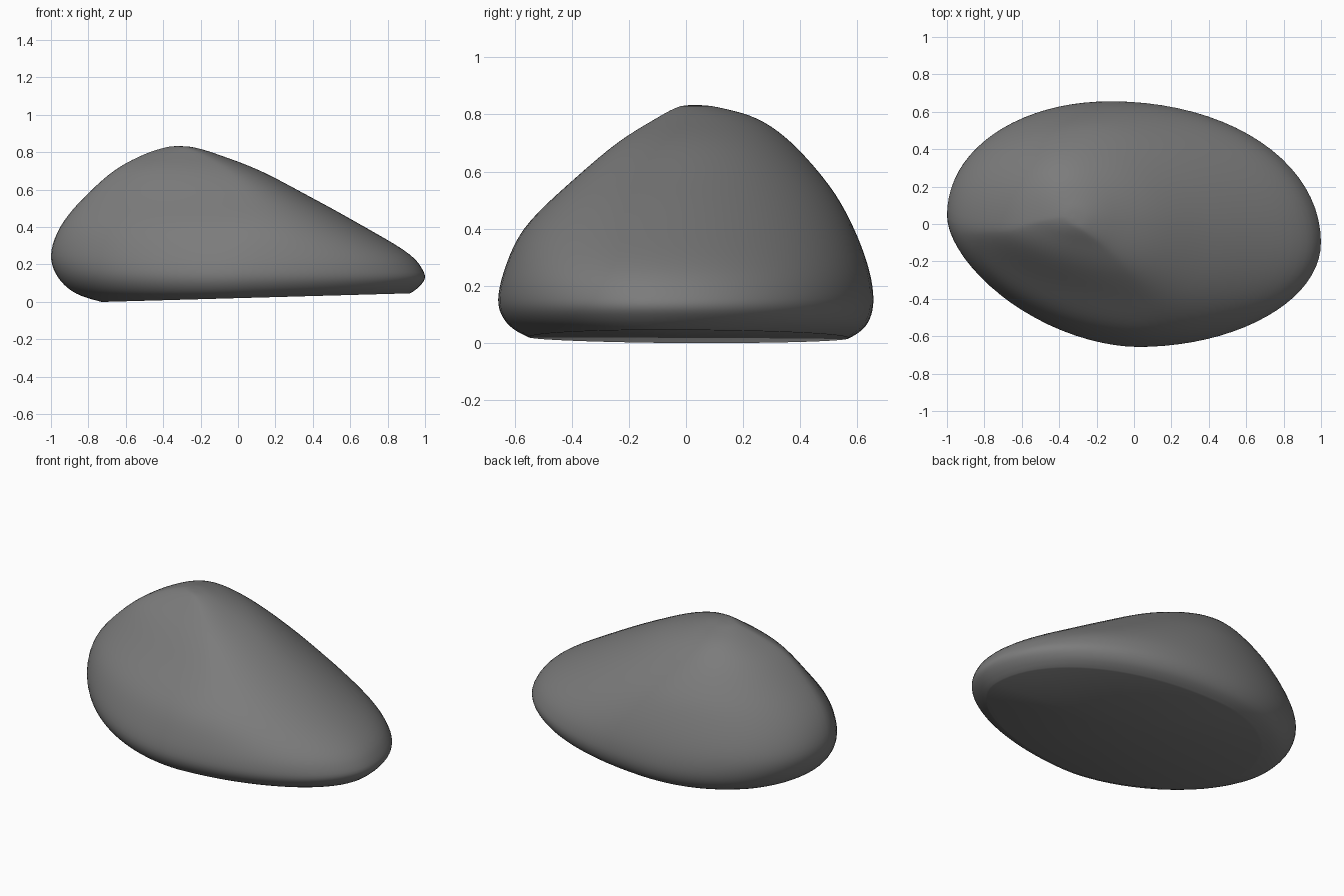
import bpy, bmesh, math

if "Cube" in bpy.data.objects:
    bpy.data.objects.remove(bpy.data.objects["Cube"])

# Height levels: z, x-left, x-right, y-front, y-back,
# then x of the front tip, x of the back tip, y of the left tip, y of the right tip
LEVELS = [
    (0.000, -0.73, 0.92, -0.55, 0.57, 0.00, -0.12, 0.05, -0.10),
    (0.045, -0.87, 0.97, -0.62, 0.63, 0.00, -0.12, 0.05, -0.10),
    (0.130, -0.965, 1.005, -0.66, 0.658, 0.01, -0.12, 0.05, -0.10),
    (0.250, -1.005, 0.93, -0.64, 0.645, 0.04, -0.13, 0.04, -0.10),
    (0.400, -0.955, 0.68, -0.57, 0.59, 0.07, -0.17, 0.00, -0.08),
    (0.550, -0.835, 0.41, -0.42, 0.505, 0.07, -0.24, -0.02, -0.05),
    (0.700, -0.665, 0.12, -0.24, 0.37, -0.06, -0.32, -0.02, 0.00),
    (0.785, -0.51, -0.10, -0.105, 0.25, -0.19, -0.34, 0.02, 0.02),
    (0.825, -0.39, -0.23, -0.03, 0.11, -0.28, -0.32, 0.04, 0.03),
    (0.833, -0.33, -0.31, 0.02, 0.04, -0.32, -0.32, 0.03, 0.03),
]
STEPS, QUARTER = 5, 20


def spline(a, b, c, d, t):
    return tuple(0.5 * (2 * q + (r - p) * t + (2 * p - 5 * q + 4 * r - s) * t * t
                        + (3 * q - p - 3 * r + s) * t ** 3)
                 for p, q, r, s in zip(a, b, c, d))


def outline(level):
    """Closed ring of four superelliptic quarters joining the four tips."""
    z, xl, xr, yf, yb, xf, xb, yl, yr = level
    up = min(1, max(0, (z - 0.15) / 0.35))
    right, back, left, front = (xr, yr), (xb, yb), (xl, yl), (xf, yf)
    quarters = [(right, back, 2.05 - 0.22 * up, False), (back, left, 2.1, True),
                (left, front, 1.75 - 0.17 * up, False), (front, right, 2.0 + 0.1 * up, True)]
    ring = []
    for a, b, power, start_is_y in quarters:
        cx, cy = (a[0], b[1]) if start_is_y else (b[0], a[1])
        for i in range(QUARTER):
            t = math.pi / 2 * i / QUARTER
            c, s = math.cos(t) ** (2 / power), math.sin(t) ** (2 / power)
            x = cx + (a[0] - cx) * c + (b[0] - cx) * s
            y = cy + (a[1] - cy) * c + (b[1] - cy) * s
            # underside rises gently towards the thin end
            lift = 0.028 * max(0, x + 0.72) * max(0, 1 - z / 0.17)
            ring.append((x, y, z + lift))
    return ring


# Smoothly interpolated levels
rows = []
n = len(LEVELS)
for i in range(n - 1):
    ctrl = [LEVELS[min(n - 1, max(0, i + k))] for k in (-1, 0, 1, 2)]
    rows += [spline(*ctrl, j / STEPS) for j in range(STEPS)]
rows.append(LEVELS[-1])

# Rock surface
bm = bmesh.new()
rings = [[bm.verts.new(p) for p in outline(r)] for r in rows]
count = 4 * QUARTER
for lo, hi in zip(rings, rings[1:]):
    for i in range(count):
        j = (i + 1) % count
        bm.faces.new((lo[i], lo[j], hi[j], hi[i]))
# Top and flat underside
bm.faces.new(rings[-1])
centre = bm.verts.new((0.05, 0.0, 0.022))
for i in range(count):
    bm.faces.new((rings[0][(i + 1) % count], rings[0][i], centre))
# Soften the joins between quarters
for _ in range(5):
    bmesh.ops.smooth_vert(bm, verts=[v for r in rings[3:-3] for v in r], factor=0.4,
                          use_axis_x=True, use_axis_y=True, use_axis_z=False)
bmesh.ops.recalc_face_normals(bm, faces=bm.faces)

mesh = bpy.data.meshes.new("rock")
bm.to_mesh(mesh)
bm.free()
rock = bpy.data.objects.new("rock", mesh)
bpy.context.collection.objects.link(rock)
for poly in mesh.polygons:
    poly.use_smooth = True

# Dark stone
stone = bpy.data.materials.new("dark_stone")
stone.diffuse_color = (0.2, 0.2, 0.2, 1)
stone.use_nodes = True
stone.node_tree.nodes["Principled BSDF"].inputs["Base Color"].default_value = stone.diffuse_color
mesh.materials.append(stone)
